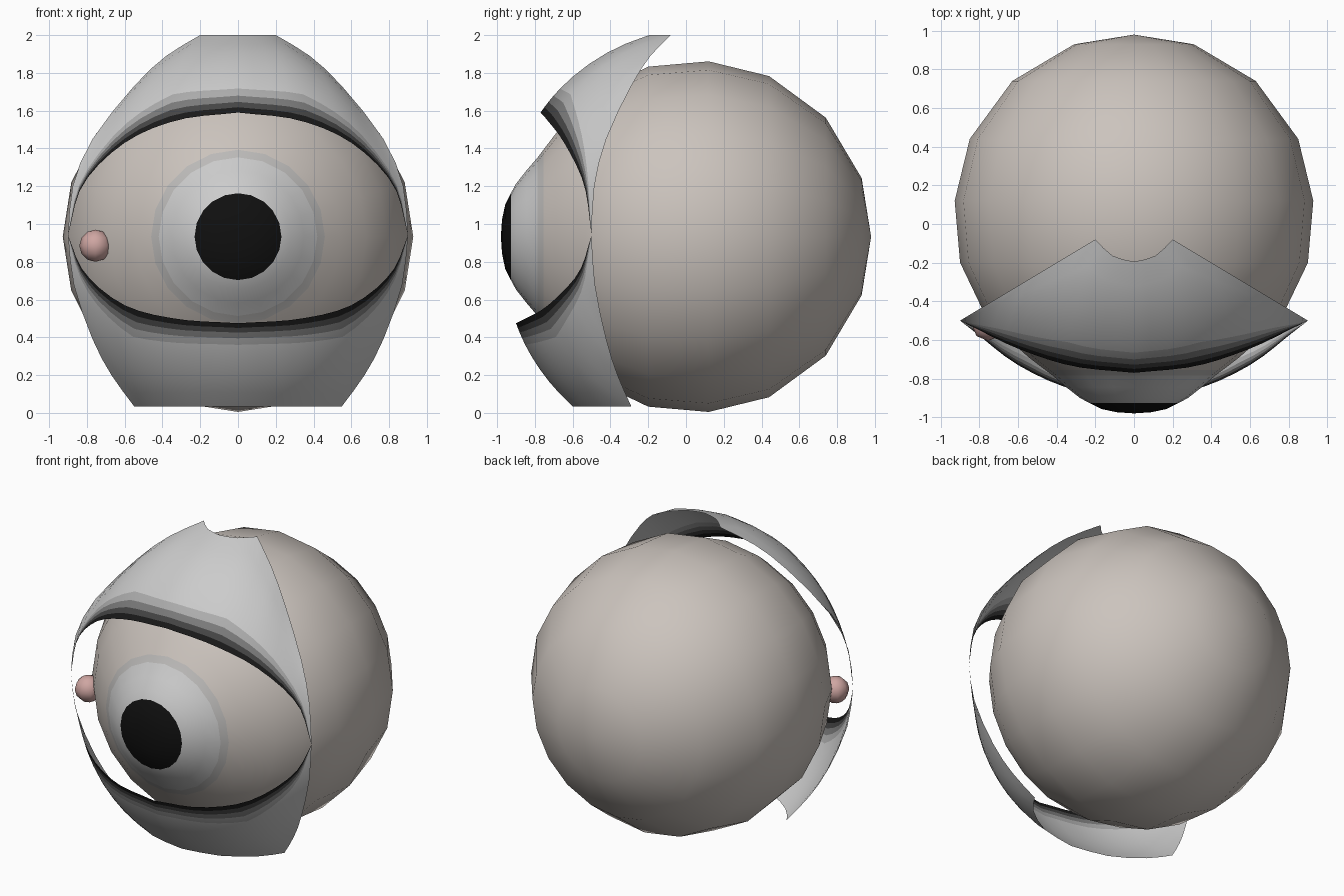
import bpy, bmesh, math
from mathutils import Vector

if "Cube" in bpy.data.objects:
    bpy.data.objects.remove(bpy.data.objects["Cube"])

CENTRE = Vector((0, 0, 0.933))


def material(name, rgb):
    m = bpy.data.materials.new(name)
    m.diffuse_color = (*rgb, 1)
    m.use_nodes = True
    m.node_tree.nodes["Principled BSDF"].inputs["Base Color"].default_value = m.diffuse_color
    return m


white = material("eye_white", (0.60, 0.55, 0.51))
iris = material("iris_grey", (0.72, 0.72, 0.72))
iris_edge = material("iris_edge", (0.50, 0.49, 0.48))
black = material("pupil_black", (0.005, 0.005, 0.005))
pink = material("pink", (0.62, 0.38, 0.36))
lid_mats = [material("lid_%d" % i, (g, g, g)) for i, g in enumerate((0.01, 0.06, 0.2, 0.42, 0.65))]


def make_object(name, bm, mats):
    for f in bm.faces:
        f.smooth = True
    me = bpy.data.meshes.new(name)
    bm.to_mesh(me)
    bm.free()
    for m in mats:
        me.materials.append(m)
    ob = bpy.data.objects.new(name, me)
    bpy.context.collection.objects.link(ob)
    return ob


def orient_outward(bm):
    bm.normal_update()
    for f in bm.faces:
        if f.normal.dot(f.calc_center_median() - CENTRE) < 0:
            f.normal_flip()


def smooth_path(pts, n):
    """Catmull-Rom resampling into n segments."""
    p = [Vector(q) for q in pts]
    p = [2 * p[0] - p[1]] + p + [2 * p[-1] - p[-2]]
    out = []
    for i in range(n + 1):
        t = i / n * (len(pts) - 1)
        k = min(int(t), len(pts) - 2)
        t -= k
        a, b, c, d = p[k:k + 4]
        out.append(0.5 * (2 * b + (c - a) * t + (2 * a - 5 * b + 4 * c - d) * t * t
                          + (3 * b - a - 3 * c + d) * t ** 3))
    return out


# Eyeball: (radius, y) profile turned about the y axis
profile = [(0, .98), (.31, .93), (.63, .74), (.85, .44), (.928, .12), (.90, -.2),
           (.79, -.43), (.68, -.57), (.545, -.69), (.46, -.755), (.42, -.785), (.35, -.845),
           (.28, -.9), (.23, -.927), (.17, -.957), (.09, -.974), (0, -.98)]
SIDES = 20
bm = bmesh.new()
rings = [[bm.verts.new((r * math.cos(a), y, CENTRE.z + r * math.sin(a)))
          for a in (2 * math.pi * i / SIDES for i in range(SIDES))] for r, y in profile]
for k in range(len(rings) - 1):
    slot = 3 if k >= 13 else 1 if k >= 10 else 2 if k == 9 else 0
    for i in range(SIDES):
        j = (i + 1) % SIDES
        f = bm.faces.new((rings[k][i], rings[k][j], rings[k + 1][j], rings[k + 1][i]))
        f.material_index = slot
bmesh.ops.remove_doubles(bm, verts=bm.verts, dist=1e-4)
orient_outward(bm)
make_object("eyeball", bm, [white, iris, iris_edge, black])


# Eyelids: half sheet between the rim and the outer edge, mirrored in x
def eyelid(name, rim, side, side_n, end, end_n):
    side = [(x, -.5 + .6 * (.9 - x), z) for x, z in side]
    outer = smooth_path(side, side_n) + smooth_path(end, end_n)[1:]
    inner = smooth_path(rim, side_n + end_n)
    steps = [0, .05, .1, .16, .23, .35, .5, .65, .8, 1]
    bm = bmesh.new()
    cols = []
    for a, b in zip(inner, outer):
        a, b = a - CENTRE, b - CENTRE
        cols.append([bm.verts.new(CENTRE + a.lerp(b, t).normalized()
                                  * (a.length * (1 - t) + b.length * t)) for t in steps])
    for c, d in zip(cols, cols[1:]):
        for k in range(len(steps) - 1):
            f = bm.faces.new((c[k], d[k], d[k + 1], c[k + 1]))
            f.material_index = min(k, 4)
    bmesh.ops.remove_doubles(bm, verts=bm.verts, dist=1e-4)
    orient_outward(bm)
    ob = make_object(name, bm, lid_mats)
    mod = ob.modifiers.new("mirror", 'MIRROR')
    mod.merge_threshold = 0.002


eyelid("upper_eyelid",
       [(.9, -.5, .94), (.82, -.54, 1.21), (.6, -.645, 1.43), (.32, -.735, 1.55), (0, -.77, 1.59)],
       [(.9, .94), (.875, 1.2), (.77, 1.45), (.55, 1.73), (.38, 1.89), (.2, 2.0)], 10,
       [(.2, -.08, 2), (.11, -.165, 2), (0, -.195, 2)], 4)
eyelid("lower_eyelid",
       [(.9, -.5, .94), (.81, -.57, .74), (.6, -.73, .57), (.32, -.855, .497), (0, -.9, .475)],
       [(.9, .94), (.87, .68), (.77, .39), (.67, .2), (.55, .035)], 8,
       [(.55, -.29, .035), (.45, -.42, .035), (.25, -.55, .035), (0, -.6, .035)], 6)

# Pink tear duct in the inner corner
bm = bmesh.new()
bmesh.ops.create_uvsphere(bm, u_segments=8, v_segments=6, radius=.085)
for v in bm.verts:
    v.co += Vector((-.755, -.52, .885))
make_object("tear_duct", bm, [pink])
